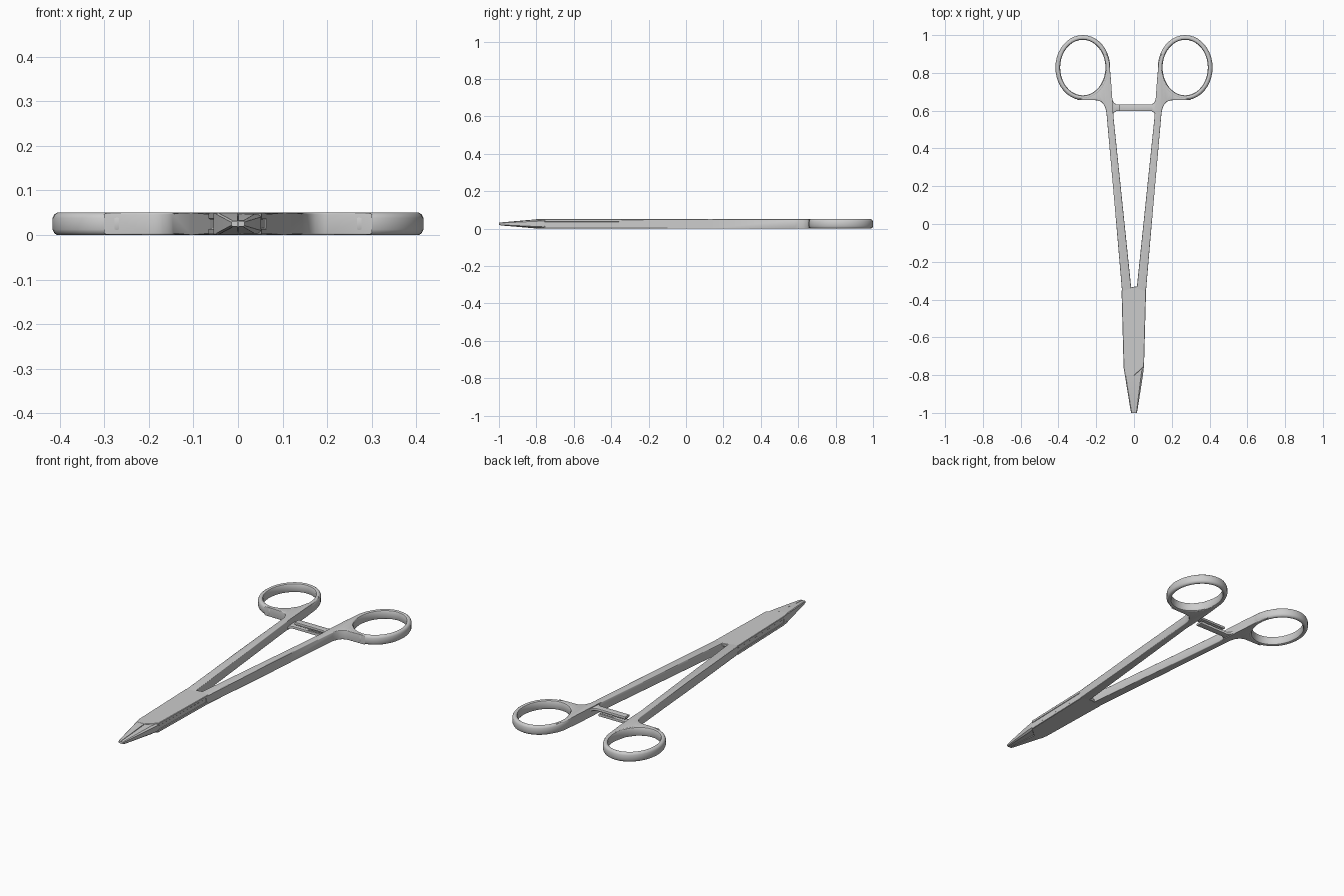
import bpy, bmesh
from math import cos, sin, pi, radians

if "Cube" in bpy.data.objects:
    bpy.data.objects.remove(bpy.data.objects["Cube"])

H = 0.05          # full thickness
MID = H / 2


def finish(bm, name, angle=35):
    bmesh.ops.recalc_face_normals(bm, faces=bm.faces)
    me = bpy.data.meshes.new(name)
    bm.to_mesh(me)
    bm.free()
    ob = bpy.data.objects.new(name, me)
    bpy.context.collection.objects.link(ob)
    bpy.ops.object.select_all(action='DESELECT')
    ob.select_set(True)
    bpy.context.view_layer.objects.active = ob
    bpy.ops.object.shade_smooth_by_angle(angle=radians(angle))
    return ob


def plate(name, outline, z0, z1, bevel=0.0, segs=3, side=1):
    """Extrude an xy outline and round its top and bottom rims."""
    bm = bmesh.new()
    face = bm.faces.new([bm.verts.new((side * x, y, z0)) for x, y in outline])
    ext = bmesh.ops.extrude_face_region(bm, geom=[face])
    for v in ext['geom']:
        if isinstance(v, bmesh.types.BMVert):
            v.co.z = z1
    if bevel:
        rims = [e for e in bm.edges
                if abs(e.verts[0].co.z - e.verts[1].co.z) < 1e-6]
        bmesh.ops.bevel(bm, geom=rims, offset=bevel, segments=segs,
                        profile=0.5, affect='EDGES', clamp_overlap=True)
    return finish(bm, name)


def loft(name, sections, closed=False):
    """Skin a list of equal-length point rings."""
    bm = bmesh.new()
    rings = [[bm.verts.new(p) for p in s] for s in sections]
    n = len(rings[0])
    pairs = list(zip(rings, rings[1:])) + ([(rings[-1], rings[0])] if closed else [])
    for a, b in pairs:
        for i in range(n):
            j = (i + 1) % n
            bm.faces.new((a[i], a[j], b[j], b[i]))
    if not closed:
        bm.faces.new(rings[0])
        bm.faces.new(rings[-1])
    return finish(bm, name)


# Finger rings: chamfered band swept round an oval
def finger_ring(name, side):
    band = [(0, 0.009), (0.003, 0.003), (0.009, 0), (0.015, 0), (0.021, 0.004), (0.025, 0.012)]
    band += [(r, H - z) for r, z in reversed(band)]
    secs = []
    for k in range(40):
        t = 2 * pi * k / 40
        secs.append([(side * (0.271 + (0.120 + r) * cos(t)),
                      0.828 + (0.147 + r) * sin(t), z) for r, z in band])
    return loft(name, secs, closed=True)


# Shank with the flared neck that runs into the ring
arm = [(0.014, -0.345), (0.063, -0.36), (0.105, 0.13), (0.145, 0.58), (0.149, 0.605),
       (0.158, 0.63), (0.173, 0.647), (0.195, 0.655), (0.30, 0.657), (0.27, 0.669),
       (0.228, 0.680), (0.196, 0.702), (0.163, 0.75), (0.144, 0.828), (0.150, 0.90),
       (0.143, 0.90), (0.130, 0.855), (0.121, 0.75), (0.114, 0.65), (0.110, 0.59),
       (0.108, 0.56)]
for side, label in ((1, "right"), (-1, "left")):
    finger_ring(label + "_finger_ring", side)
    plate(label + "_shank", arm, 0, H, 0.011, 3, side)

# Ratchet bars: right one above, left one below, teeth facing each other
bar = [(0.128, 0.562), (0.112, 0.575), (0.106, 0.590), (0.093, 0.598), (-0.080, 0.598),
       (-0.080, 0.633), (0.093, 0.633), (0.106, 0.641), (0.113, 0.655), (0.128, 0.67)]
for side, label, z0, z1, base, tip in ((1, "right", 0.031, 0.045, 0.032, 0.026),
                                       (-1, "left", 0.005, 0.019, 0.018, 0.024)):
    plate(label + "_ratchet_bar", bar, z0, z1, 0.003, 2, side)
    for i in range(6):
        x = -0.076 + i * 0.014
        loft(f"{label}_ratchet_tooth_{i + 1}",
             [[(side * x, y, base), (side * (x + 0.012), y, base), (side * (x + 0.002), y, tip)]
              for y in (0.601, 0.630)])

# Box lock: two outer plates with the other arm passing through the slot
box = [(-0.066, -0.352), (-0.012, -0.334), (0.012, -0.330), (0.064, -0.345),
       (0.053, -0.755), (0.0, -0.803), (-0.048, -0.803), (-0.055, -0.76)]
core = [(-0.063, -0.34), (0.061, -0.362), (0.051, -0.76), (-0.052, -0.76)]
plate("box_lock_top", box, 0.035, H, 0.002, 1)
plate("box_lock_bottom", box, 0, 0.015, 0.002, 1)
plate("box_lock_core", core, 0.012, 0.038)


# Jaws: tapering in width and height to a blunt tip
def jaw(name, side, stations):
    secs = []
    for y, w, h, c in stations:
        half = [(0.0012, -h), (w - c, -h), (w, -h + c * 0.8)]
        half += [(x, -z) for x, z in reversed(half)]
        secs.append([(side * x, y, MID + z) for x, z in half])
    return loft(name, secs)


jaw("left_jaw", -1, [(-0.76, 0.0545, 0.0245, 0.003), (-0.80, 0.0485, 0.0245, 0.004),
                     (-0.985, 0.0185, 0.0085, 0.004), (-1.0, 0.015, 0.006, 0.003)])
jaw("right_jaw", 1, [(-0.74, 0.051, 0.020, 0.004), (-0.76, 0.052, 0.022, 0.008),
                     (-0.80, 0.0475, 0.022, 0.010), (-0.985, 0.0185, 0.0085, 0.004),
                     (-1.0, 0.015, 0.006, 0.003)])

# Serrations on the gripping faces
for i in range(12):
    y = -0.83 - i * 0.013
    h = 0.017 - i * 0.0009
    loft(f"jaw_serration_{i + 1}",
         [[(-0.0015, y, z), (0.0015, y - 0.003, z), (0.0015, y - 0.006, z), (-0.0015, y - 0.006, z)]
          for z in (MID - h, MID + h)])
